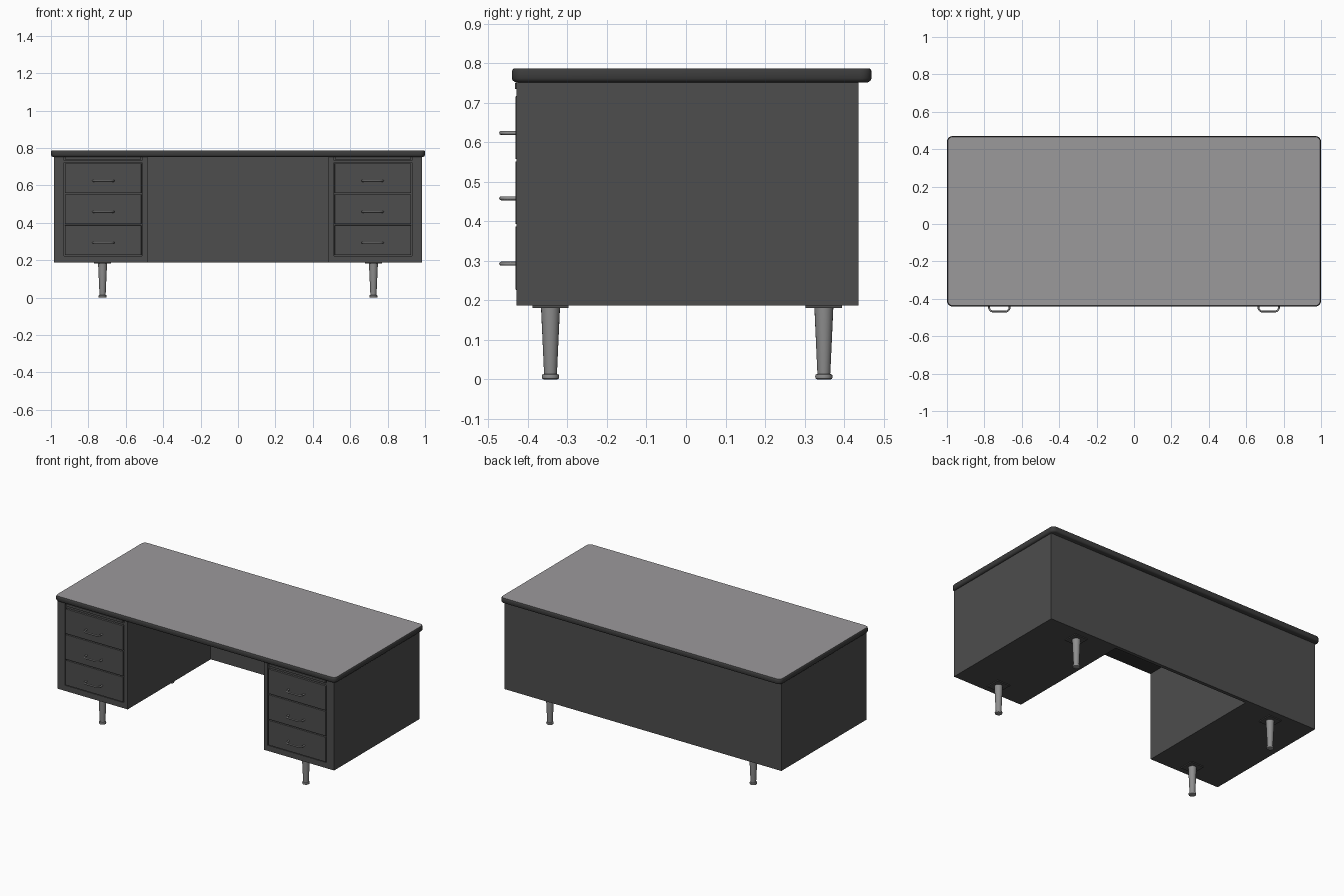
import bpy, bmesh, math
from mathutils import Vector

if "Cube" in bpy.data.objects:
    bpy.data.objects.remove(bpy.data.objects["Cube"])


def mat(name, c):
    m = bpy.data.materials.new(name)
    m.diffuse_color = (c[0], c[1], c[2], 1)
    m.use_nodes = True
    m.node_tree.nodes["Principled BSDF"].inputs["Base Color"].default_value = m.diffuse_color
    return m


BODY = mat("dark grey enamel", (0.075, 0.075, 0.075))
TRIM = mat("charcoal edge", (0.045, 0.045, 0.045))
TOP = mat("light grey laminate", (0.33, 0.32, 0.33))
METAL = mat("brushed metal", (0.27, 0.27, 0.27))


def finish(name, bm, mats, smooth=False):
    bmesh.ops.recalc_face_normals(bm, faces=bm.faces)
    me = bpy.data.meshes.new(name)
    bm.to_mesh(me)
    bm.free()
    ob = bpy.data.objects.new(name, me)
    bpy.context.collection.objects.link(ob)
    for m in mats:
        me.materials.append(m)
    if smooth:
        bpy.ops.object.select_all(action='DESELECT')
        ob.select_set(True)
        bpy.context.view_layer.objects.active = ob
        bpy.ops.object.shade_smooth_by_angle(angle=math.radians(40))
    return ob


def box(name, lo, hi, m, bevel=0):
    lo, hi = Vector(lo), Vector(hi)
    bm = bmesh.new()
    bmesh.ops.create_cube(bm, size=1)
    for v in bm.verts:
        v.co = (lo + hi) / 2 + v.co * (hi - lo)
    if bevel:
        bmesh.ops.bevel(bm, geom=bm.edges[:], offset=bevel, segments=2, profile=0.5, affect='EDGES')
    return finish(name, bm, [m])


def xbox(name, x0, x1, y0, y1, z0, z1, side, m, bevel=0):
    # box given for the right half, flipped to the left when side is -1
    a, b = sorted((x0 * side, x1 * side))
    return box(name, (a, y0, z0), (b, y1, z1), m, bevel)


def lathe(name, profile, x, y, m, n=20):
    bm = bmesh.new()
    rings = []
    for r, z in profile:
        rings.append([bm.verts.new((x + r * math.cos(2 * math.pi * i / n),
                                    y + r * math.sin(2 * math.pi * i / n), z)) for i in range(n)])
    for a, b in zip(rings, rings[1:]):
        for i in range(n):
            bm.faces.new((a[i], a[(i + 1) % n], b[(i + 1) % n], b[i]))
    bm.faces.new(rings[0])
    bm.faces.new(rings[-1])
    return finish(name, bm, [m], True)


def rounded_rect(x0, x1, y0, y1, r, n=5):
    pts = []
    for cx, cy, a0 in ((x1 - r, y1 - r, 0), (x0 + r, y1 - r, 90),
                       (x0 + r, y0 + r, 180), (x1 - r, y0 + r, 270)):
        for i in range(n + 1):
            a = math.radians(a0 + 90 * i / n)
            pts.append((cx + r * math.cos(a), cy + r * math.sin(a)))
    return pts


# desktop: rounded slab, dark rolled edge and light upper surface
bm = bmesh.new()
rings = []
for inset, z in ((0.010, 0.752), (0.003, 0.756), (0, 0.762), (0, 0.779), (0.002, 0.784), (0.005, 0.787)):
    pts = rounded_rect(-1 + inset, 1 - inset, -0.441 + inset, 0.470 - inset, 0.03 - inset)
    rings.append([bm.verts.new((x, y, z)) for x, y in pts])
for a, b in zip(rings, rings[1:]):
    for i in range(len(a)):
        j = (i + 1) % len(a)
        bm.faces.new((a[i], a[j], b[j], b[i]))
bm.faces.new(rings[0])
bm.faces.new(rings[-1]).material_index = 1
finish("desktop", bm, [TRIM, TOP], True)

# modesty panel across the back
box("back_panel", (-0.985, 0.415, 0.187), (0.985, 0.437, 0.754), BODY)

FRONT = -0.429
drawers = ((0.227, 0.387), (0.393, 0.552), (0.558, 0.717))
for s, side in ((-1, "left"), (1, "right")):
    # pedestal carcass and the frame around the drawer opening
    xbox(side + "_pedestal", 0.485, 0.985, -0.412, 0.416, 0.187, 0.754, s, BODY)
    xbox(side + "_inner_stile", 0.485, 0.512, FRONT, -0.412, 0.187, 0.754, s, BODY)
    xbox(side + "_outer_stile", 0.931, 0.985, FRONT, -0.412, 0.187, 0.754, s, BODY)
    xbox(side + "_bottom_rail", 0.512, 0.931, FRONT, -0.412, 0.187, 0.223, s, BODY)
    # pull-out writing shelf
    xbox(side + "_shelf_rail", 0.512, 0.931, FRONT + 0.004, -0.412, 0.721, 0.732, s, BODY)
    xbox(side + "_pullout_shelf", 0.522, 0.923, -0.433, -0.412, 0.735, 0.751, s, BODY, 0.002)

    for k, (z0, z1) in enumerate(drawers):
        xbox(f"{side}_drawer_{k}", 0.517, 0.926, -0.432, -0.411, z0, z1, s, BODY, 0.002)
        # bow handle: flat bar swept along a rounded U
        zc, xc, w = 0.293 + 0.1655 * k, 0.72 * s, 0.055
        path = [(-w, -0.430), (-w, -0.446)]
        for i in range(1, 6):
            a = math.radians(90 * i / 5)
            path.append((-w + 0.022 * (1 - math.cos(a)), -0.446 - 0.022 * math.sin(a)))
        path += [(-x, y) for x, y in reversed(path)]
        cu = bpy.data.curves.new("handle_path", 'CURVE')
        cu.dimensions = '3D'
        sp = cu.splines.new('POLY')
        sp.points.add(len(path) - 1)
        for p, (x, y) in zip(sp.points, path):
            p.co = (xc + x, y, zc, 1)
        cu.bevel_depth = 0.005
        cu.bevel_resolution = 2
        cu.use_fill_caps = True
        cu.materials.append(METAL)
        bpy.context.collection.objects.link(bpy.data.objects.new(f"{side}_handle_{k}", cu))

    # tapered legs with foot and mounting plate
    for y, end in ((-0.343, "front"), (0.349, "back")):
        x = 0.724 * s
        box(f"{side}_{end}_leg_plate", (x - 0.046, y - 0.046, 0.181), (x + 0.046, y + 0.046, 0.188), BODY)
        lathe(f"{side}_{end}_leg", [(0.017, 0), (0.021, 0.002), (0.022, 0.007), (0.021, 0.012),
                                    (0.016, 0.014), (0.0165, 0.018), (0.024, 0.182)], x, y, METAL)
